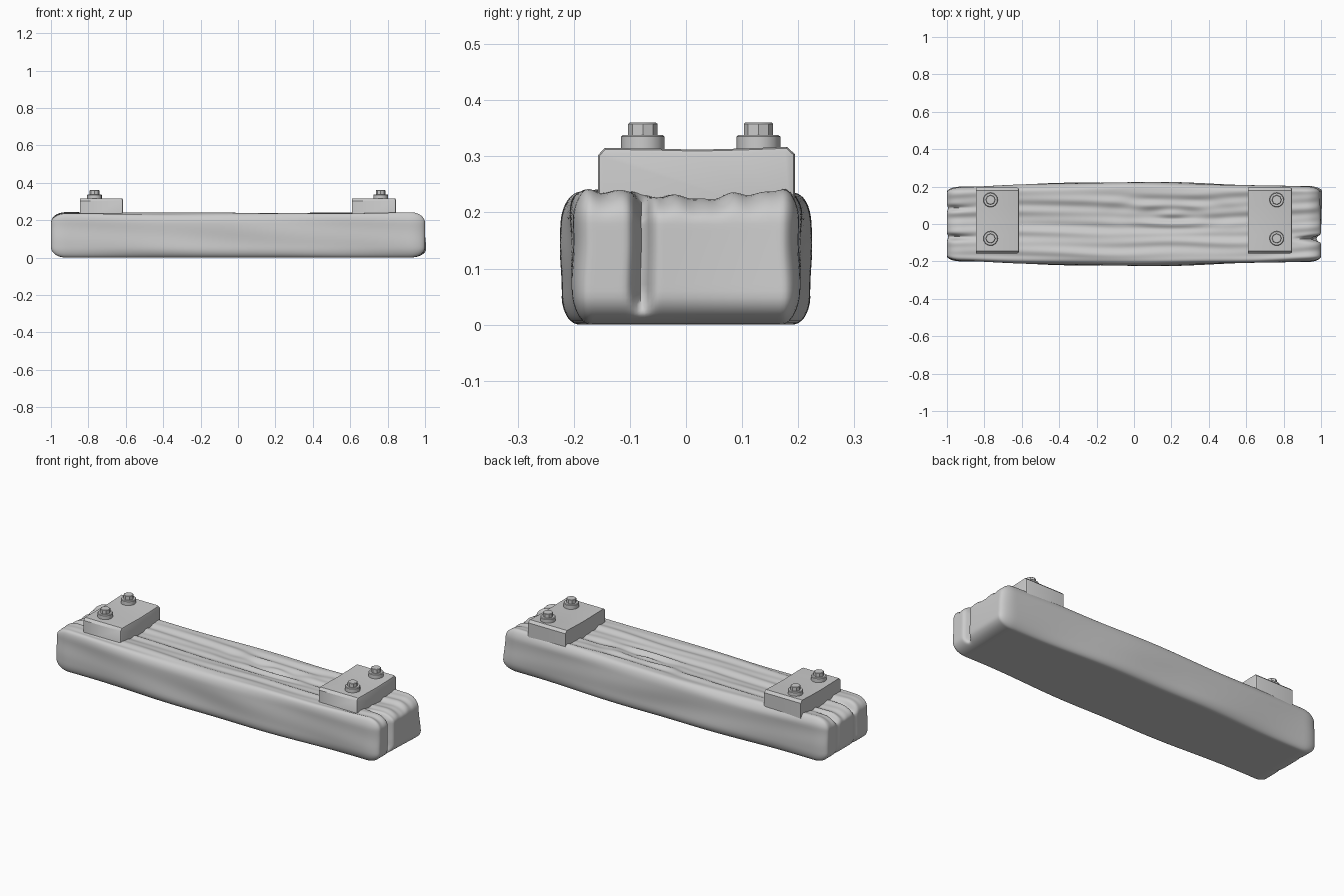
import bpy, bmesh
from math import sin, cos, pi, exp
from mathutils import Vector

if "Cube" in bpy.data.objects:
    bpy.data.objects.remove(bpy.data.objects["Cube"])

HALF = Vector((1.0, 0.2, 0.12))     # plank half size at its ends
ROUND = Vector((0.08, 0.03, 0.055)) # corner rounding per axis
CELLS = (110, 60, 20)


def finish(name, bm, angle=35):
    bmesh.ops.recalc_face_normals(bm, faces=bm.faces)
    me = bpy.data.meshes.new(name)
    bm.to_mesh(me)
    bm.free()
    ob = bpy.data.objects.new(name, me)
    bpy.context.collection.objects.link(ob)
    bpy.ops.object.select_all(action='DESELECT')
    ob.select_set(True)
    bpy.context.view_layer.objects.active = ob
    bpy.ops.object.shade_smooth_by_angle(angle=angle * pi / 180)
    return ob


def bump(v, centre, width):
    return exp(-((v - centre) / width) ** 2)


def smooth(a, b, v):
    t = max(0.0, min(1.0, (v - a) / (b - a)))
    return t * t * (3 - 2 * t)


def rounded(p):
    inner = Vector([max(-(h - r), min(h - r, c)) for c, h, r in zip(p, HALF, ROUND)])
    d = Vector([(c - i) / r for c, i, r in zip(p, inner, ROUND)])
    if d.length > 0:
        d *= max(abs(c) for c in d) / d.length
    return Vector([i + c * r for i, c, r in zip(inner, d, ROUND)])


def weather(p):
    x, y, z = p
    top = smooth(0.05, 0.115, z)
    # split at the right end, smaller cracks at the left end
    vert = smooth(-0.11, -0.06, z)
    right, left = smooth(0.8, 1, x), smooth(0.8, 1, -x)
    split = bump(y, -0.078, 0.014)
    cracks = 0.6 * bump(y, -0.07, 0.014) + 0.45 * bump(y, 0.085, 0.014)
    dx = -0.055 * split * right * vert + 0.04 * cracks * left * (0.3 + 0.7 * top)
    dx -= 0.012 * smooth(0.9, 1, x) * smooth(-0.08, 0.2, y) * z / 0.12
    dz = -top * (0.03 * split * right + 0.035 * cracks * left)
    # worn hollow, wood grain and knot on the top
    dz -= top * 0.014 * bump(y, 0.02, 0.09)
    warp = y + 0.02 * sin(2.6 * x + 0.5) + 0.02 * bump(x, 0.2, 0.25) * sin(14 * y)
    dz += top * (0.003 * sin(70 * warp + 2 * x) + 0.002 * sin(121 * warp - 3 * x))
    ring = (((x - 0.2) / 0.3) ** 2 + ((y - 0.05) / 0.075) ** 2) ** 0.5
    dz += top * 0.005 * cos(9 * ring) * exp(-ring * ring)
    dz -= top * 0.004 * cos(pi * x / 2)
    # bowed and slightly uneven long sides
    grow = 1 + 0.105 * smooth(0, 1, 1 - max(0, abs(x) - 0.15) / 0.8)
    side = y / 0.2
    dy = 0.0025 * side * sin(9 * x + 14 * z) + 0.0015 * side * sin(45 * z + 4 * x)
    return Vector((x + dx, y * grow + dy, z + dz + 0.122))


# weathered plank: gridded box, rounded then displaced
bm = bmesh.new()
for axis in range(3):
    a, b = [i for i in range(3) if i != axis]
    for sign in (-1, 1):
        rows = []
        for i in range(CELLS[a] + 1):
            row = []
            for j in range(CELLS[b] + 1):
                p = Vector((0, 0, 0))
                p[axis] = sign * HALF[axis]
                p[a] = HALF[a] * (2 * i / CELLS[a] - 1)
                p[b] = HALF[b] * (2 * j / CELLS[b] - 1)
                row.append(bm.verts.new(p))
            rows.append(row)
        for r0, r1 in zip(rows, rows[1:]):
            for j in range(CELLS[b]):
                bm.faces.new((r0[j], r1[j], r1[j + 1], r0[j + 1]))
bmesh.ops.remove_doubles(bm, verts=bm.verts, dist=1e-5)
for v in bm.verts:
    v.co = weather(rounded(v.co))
low = min(v.co.z for v in bm.verts)
for v in bm.verts:
    v.co.z -= low
finish("plank", bm, 60)


# mounting block: slightly sagging profile, extruded along x
BLOCK = [(-.157, .19), (-.157, .302), (-.145, .315), (-.06, .314), (.02, .312),
         (.1, .314), (.18, .317), (.194, .304), (.194, .19)]


def block(name, x0, x1):
    bm = bmesh.new()
    face = bm.faces.new([bm.verts.new((x0, y, z)) for y, z in BLOCK])
    ext = bmesh.ops.extrude_face_region(bm, geom=[face], use_keep_orig=True)
    for v in ext['geom']:
        if isinstance(v, bmesh.types.BMVert):
            v.co.x = x1
    bmesh.ops.recalc_face_normals(bm, faces=bm.faces)
    edges = [e for e in bm.edges if all(abs(v.co.x - x1) < 1e-5 for v in e.verts)
             and max(v.co.z for v in e.verts) > 0.2]
    bmesh.ops.bevel(bm, geom=edges, offset=0.009, segments=2, profile=0.5, affect='EDGES')
    finish(name, bm, 40)


def disc(name, x, y, z0, z1, radius, sides, bevel):
    bm = bmesh.new()
    bmesh.ops.create_cone(bm, cap_ends=True, segments=sides, radius1=radius,
                          radius2=radius, depth=z1 - z0)
    rim = [e for e in bm.edges if all(v.co.z > 0 for v in e.verts)]
    bmesh.ops.bevel(bm, geom=rim, offset=bevel, segments=1, affect='EDGES')
    bmesh.ops.translate(bm, verts=bm.verts, vec=(x, y, (z0 + z1) / 2))
    finish(name, bm, 40)


for label, x0, x1, bolt_x in (("left", -.845, -.615, -.767), ("right", .61, .845, .763)):
    block(label + "_block", x0, x1)
    for pos, y in (("front", -.077), ("back", .129)):
        disc(f"{label}_{pos}_washer", bolt_x, y, .305, .338, .039, 16, .003)
        disc(f"{label}_{pos}_bolt", bolt_x, y, .33, .36, .026, 8, .002)
